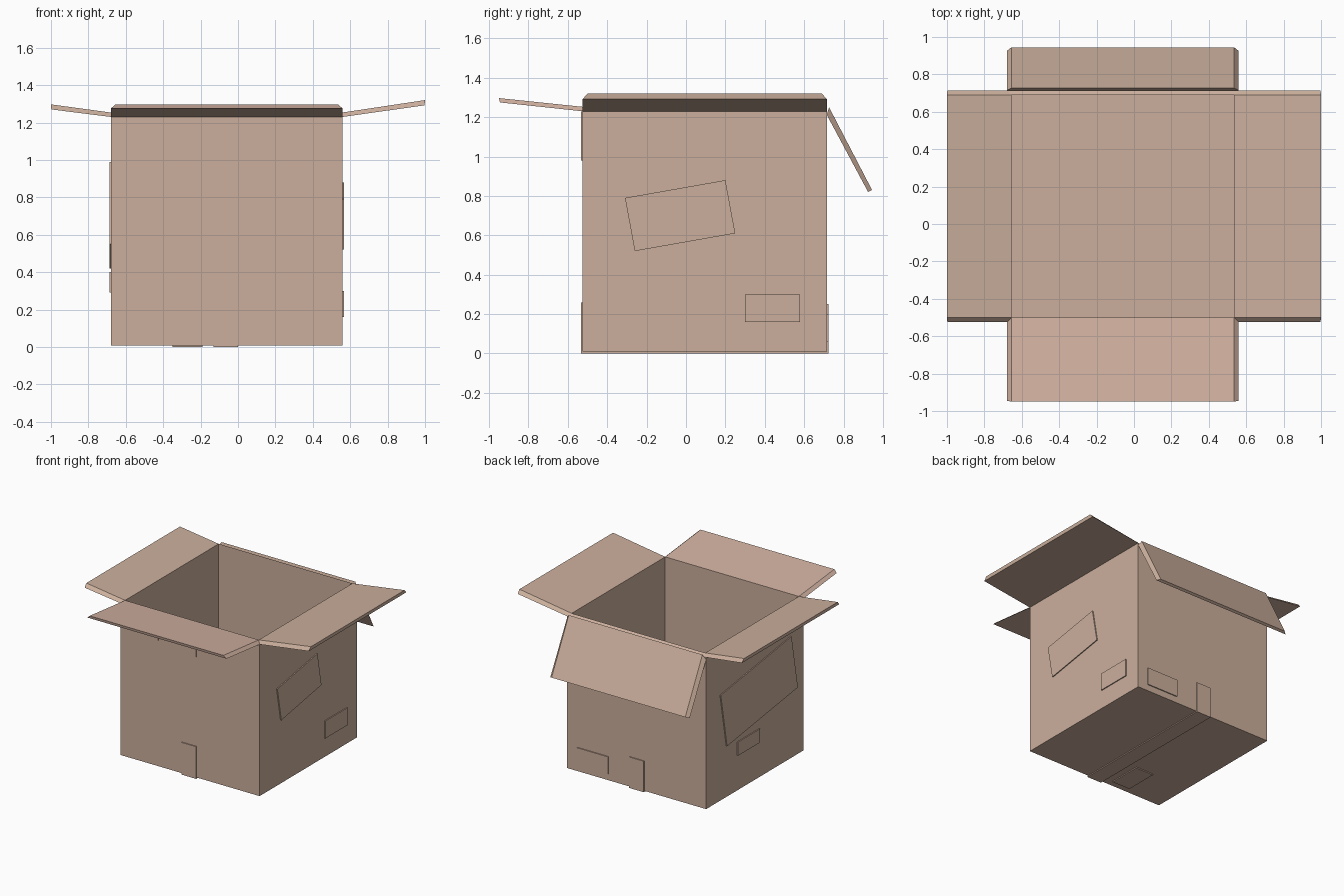
import bpy, bmesh

if "Cube" in bpy.data.objects:
    bpy.data.objects.remove(bpy.data.objects["Cube"], do_unlink=True)


def make_material(name, rgb):
    mat = bpy.data.materials.new(name)
    mat.use_nodes = True
    mat.diffuse_color = (*rgb, 1)
    mat.node_tree.nodes["Principled BSDF"].inputs["Base Color"].default_value = (*rgb, 1)
    return mat


CARD = make_material("cardboard", (0.60, 0.43, 0.335))
PINK_CARD = make_material("pale cardboard", (0.65, 0.45, 0.365))

# Box extents: outer skin, inner skin and heights
X0, X1, Y0, Y1 = -0.68, 0.56, -0.525, 0.715
T = 0.025
FLOOR, RIM = 0.009, 1.23
PLATE = 0.008


def loft(name, rings, mat=CARD):
    """Join matching rings of points with quads and cap both ends."""
    bm = bmesh.new()
    loops = [[bm.verts.new(p) for p in ring] for ring in rings]
    for a, b in zip(loops, loops[1:]):
        for i in range(len(a)):
            j = (i + 1) % len(a)
            bm.faces.new((a[i], a[j], b[j], b[i]))
    bm.faces.new(loops[0])
    bm.faces.new(loops[-1])
    bmesh.ops.recalc_face_normals(bm, faces=bm.faces)
    mesh = bpy.data.meshes.new(name)
    bm.to_mesh(mesh)
    bm.free()
    mesh.materials.append(mat)
    obj = bpy.data.objects.new(name, mesh)
    bpy.context.collection.objects.link(obj)
    return obj


def rectangle(inset, z):
    return [(X0 + inset, Y0 + inset, z), (X1 - inset, Y0 + inset, z),
            (X1 - inset, Y1 - inset, z), (X0 + inset, Y1 - inset, z)]


def flap(name, axis, profile, mat=CARD):
    """Slab from a side profile (outer hinge, inner hinge, inner tip, outer tip);
    the inner skin is narrower, giving mitred side edges."""
    lo, hi = (X0, X1) if axis == "x" else (Y0, Y1)
    rings = []
    for end, step in ((lo, T), (hi, -T)):
        ring = []
        for (d, z), inset in zip(profile, (0, step, step, 0)):
            w = end + inset
            ring.append((w, d, z) if axis == "x" else (d, w, z))
        rings.append(ring)
    return loft(name, rings, mat)


def plate(name, axis, pos, out, corners):
    """Thin sheet of paper or tape lying on a wall, thickened outward."""
    def place(u, v, d):
        return {"x": (d, u, v), "y": (u, d, v), "z": (u, v, d)}[axis]
    return loft(name, [[place(u, v, d) for u, v in corners]
                       for d in (pos, pos + out * PLATE)])


def box2d(u0, u1, v0, v1):
    return [(u0, v0), (u1, v0), (u1, v1), (u0, v1)]


# Open carton with thick walls and floor
loft("box_body", [rectangle(0, FLOOR), rectangle(0, RIM),
                  rectangle(T, RIM + 0.02), rectangle(T, FLOOR + T)])

# Four flaps: three nearly level, the back one folded down
flap("front_flap", "x", [(Y0, RIM), (Y0 + T, 1.25), (-0.95, 1.297), (-0.945, 1.275)], PINK_CARD)
flap("back_flap", "x", [(Y1, 1.212), (Y1 + 0.012, 1.25), (0.945, 0.83), (0.925, 0.82)])
flap("right_flap", "y", [(X0, RIM), (X0 + T, 1.25), (-1.0, 1.297), (-0.998, 1.27)])
flap("left_flap", "y", [(X1, RIM), (X1 - T, 1.25), (1.0, 1.32), (0.997, 1.292)])

# Tape along the bottom seam, wrapping up the front and back
plate("bottom_tape", "z", FLOOR, -1, box2d(-0.13, 0, Y0, Y1))
plate("front_lower_tape", "y", Y0, -1, box2d(-0.13, 0, 0.001, 0.26))
plate("back_lower_tape", "y", Y1, 1, box2d(-0.13, 0, 0.001, 0.25))
plate("front_upper_tape", "y", Y0, -1, box2d(-0.13, 0, 0.98, RIM))

# Paper labels
plate("front_label", "y", Y0, -1, box2d(-0.62, -0.34, 1.02, 1.175))
plate("back_label", "y", Y1, 1, box2d(0.19, 0.47, 0.06, 0.2))
plate("bottom_label", "z", FLOOR, -1, box2d(-0.35, -0.19, -0.47, -0.2))
plate("left_small_label", "x", X1, 1, box2d(0.3, 0.58, 0.16, 0.3))
plate("right_small_label", "x", X0, -1, box2d(0.04, 0.32, 0.29, 0.4))

# Large tilted stickers on the sides
plate("left_sticker", "x", X1, 1,
      [(-0.31, 0.79), (0.2, 0.88), (0.25, 0.61), (-0.26, 0.52)])
plate("right_sticker", "x", X0, -1,
      [(0.54, 0.86), (-0.36, 0.99), (-0.44, 0.55), (0.46, 0.42)])
